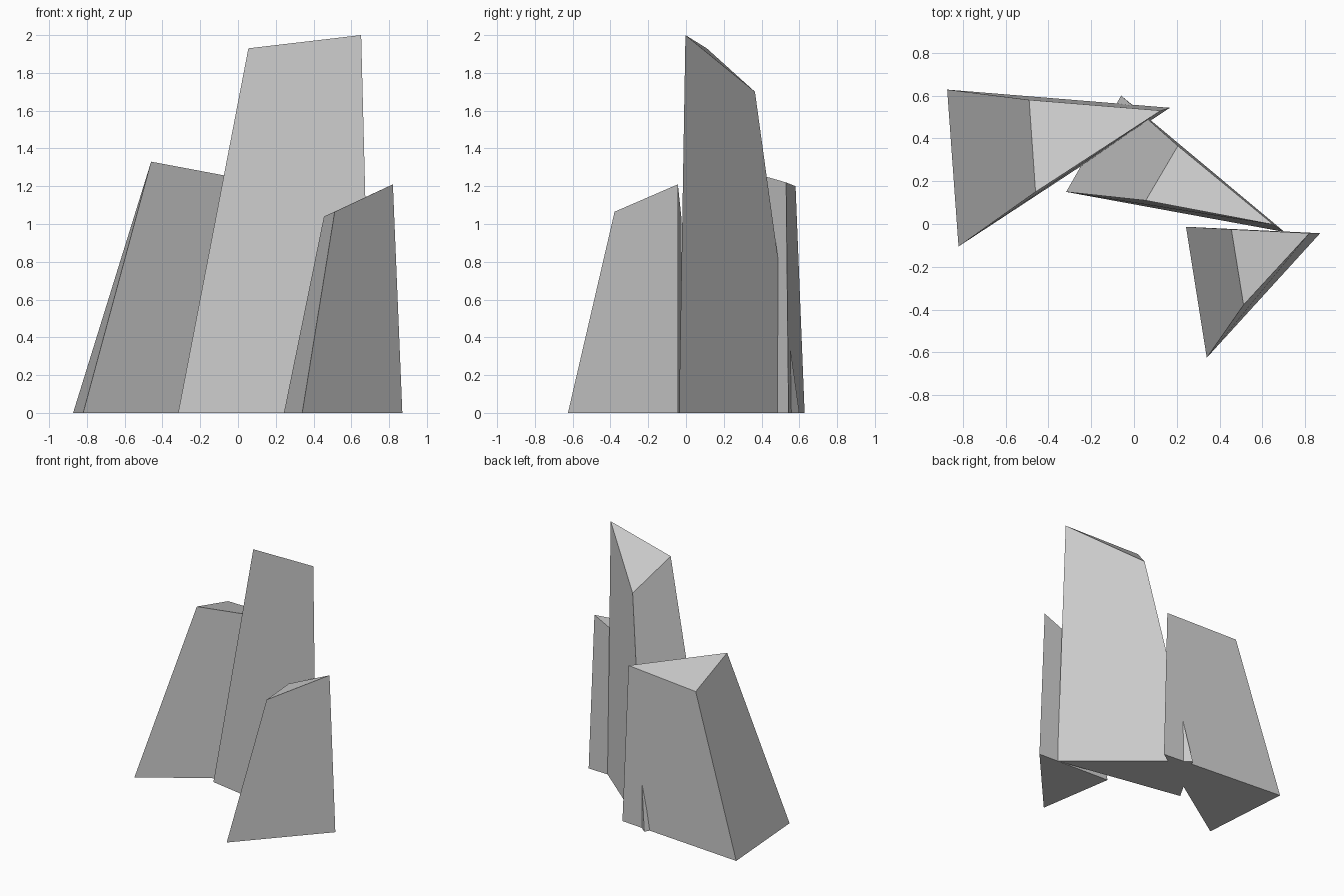
import bpy
import bmesh

if "Cube" in bpy.data.objects:
    bpy.data.objects.remove(bpy.data.objects["Cube"])


def crystal(name, base, top):
    """Tapered three-sided shard: ground outline joined to a slanted top cut."""
    bm = bmesh.new()
    low = [bm.verts.new((x, y, 0)) for x, y in base]
    high = [bm.verts.new(p) for p in top]
    bm.faces.new(low[::-1])
    bm.faces.new(high)
    for i in range(len(low)):
        j = (i + 1) % len(low)
        bm.faces.new((low[i], low[j], high[j], high[i]))
    bmesh.ops.recalc_face_normals(bm, faces=bm.faces)
    mesh = bpy.data.meshes.new(name)
    bm.to_mesh(mesh)
    bm.free()
    bpy.context.collection.objects.link(bpy.data.objects.new(name, mesh))


# Left shard, wide and medium height
crystal("left_crystal",
        [(-0.82, -0.105), (0.168, 0.543), (-0.873, 0.628)],
        [(-0.46, 0.15, 1.33), (0.125, 0.53, 1.22), (-0.49, 0.58, 1.20)])

# Tall middle shard, its rear corner pokes through the left one
crystal("tall_crystal",
        [(-0.317, 0.15), (0.703, -0.037), (-0.06, 0.60)],
        [(0.055, 0.11, 1.93), (0.652, -0.003, 2.0), (0.205, 0.365, 1.70)])

# Short right shard
crystal("right_crystal",
        [(0.34, -0.625), (0.87, -0.043), (0.243, -0.013)],
        [(0.512, -0.378, 1.065), (0.82, -0.043, 1.21), (0.455, -0.025, 1.04)])
